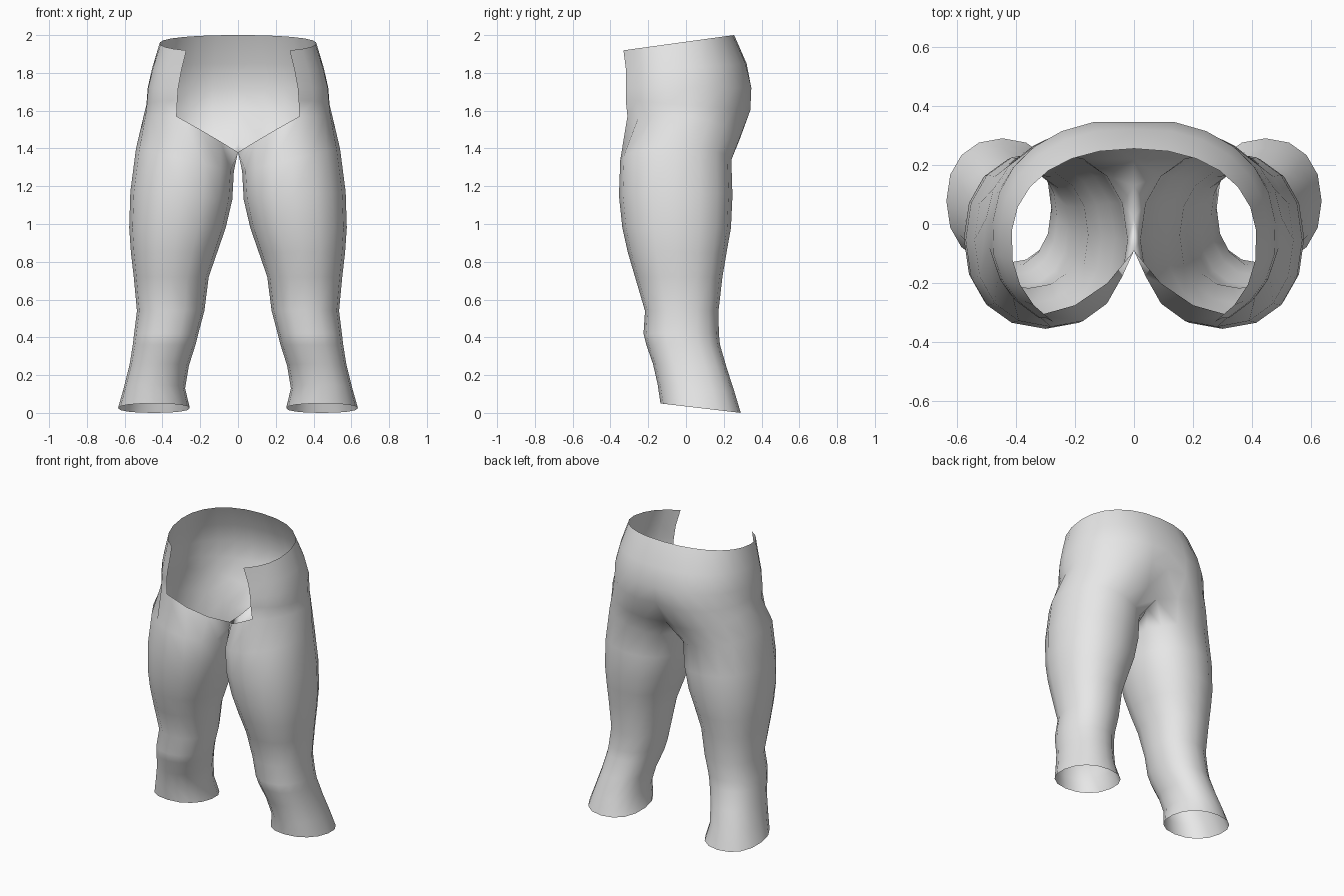
import bpy
import bmesh
from math import sin, cos, radians, copysign

cube = bpy.data.objects.get("Cube")
if cube:
    bpy.data.objects.remove(cube, do_unlink=True)

COLUMNS = 16        # points around one leg, starting at the front, going outwards
BACK_COLUMN = 10    # column that reaches the middle of the back


def material(name, value):
    mat = bpy.data.materials.new(name)
    mat.use_nodes = True
    color = (value, value, value, 1)
    mat.diffuse_color = color
    mat.node_tree.nodes["Principled BSDF"].inputs["Base Color"].default_value = color
    return mat


def rounded(value):
    """Slightly squared circle coordinate."""
    return copysign(abs(value) ** 0.9, value)


def leg_ring(z, inner, outer, front, back, side_tilt, back_tilt):
    """Closed loop around one leg."""
    points = []
    for k in range(COLUMNS):
        angle = radians(-90 + 360 * k / COLUMNS)
        c, s = rounded(cos(angle)), rounded(sin(angle))
        points.append(((inner + outer) / 2 + c * (outer - inner) / 2,
                       (front + back) / 2 + s * (back - front) / 2,
                       z + side_tilt * c + back_tilt * s))
    return points


def hip_ring(z, width, middle, front, back, slope, cleft):
    """Open half loop from the front cut round the hip to the middle of the back."""
    points = []
    for k in range(BACK_COLUMN + 1):
        angle = radians(-51 + 141 * k / BACK_COLUMN)
        x = 0 if k == BACK_COLUMN else width * rounded(cos(angle))
        s = rounded(sin(angle))
        y = middle + s * (back - middle if s > 0 else front)
        if s > 0:
            y -= cleft * max(0, 1 - x / 0.14)
        points.append((x, y, z + slope * y))
    return points


# Leg loops from hem to thigh: z, inner, outer, front, back, tilts
leg_rings = [leg_ring(*row) for row in (
    (.025, .255, .635, -.135, .29, 0, -.025),
    (.13, .28, .605, -.15, .257, 0, -.02),
    (.25, .26, .575, -.175, .215, 0, -.01),
    (.36, .225, .557, -.21, .18, 0, 0),
    (.42, .21, .55, -.225, .174, 0, 0),
    (.54, .178, .535, -.217, .172, 0, 0),
    (.72, .155, .552, -.27, .193, 0, 0),
    (.85, .11, .567, -.308, .215, 0, 0),
    (.98, .065, .576, -.337, .238, 0, 0),
    (1.15, .03, .57, -.355, .246, .02, 0),
    (1.34, .022, .54, -.348, .24, .06, 0),
)]

# Seam between leg and hips: outer side, back, crotch, then the front cut edge
seam = [
    (.325, -.31, 1.57), (.41, -.25, 1.57), (.46, -.17, 1.57), (.49, -.08, 1.57),
    (.5, .02, 1.57), (.475, .12, 1.55), (.42, .2, 1.52), (.34, .265, 1.49),
    (.25, .29, 1.47), (.12, .285, 1.45), (0, .22, 1.43), (0, .13, 1.4),
    (0, .02, 1.385), (0, -.09, 1.38), (.09, -.2, 1.435), (.2, -.275, 1.5),
]

# Hip loops up to the waist: z, width, middle, front, back, slope, cleft
hip_rings = [hip_ring(*row) for row in (
    (1.63, .487, -.04, .35, .352, -.08, .025),
    (1.72, .48, -.04, .35, .357, 0, .012),
    (1.83, .455, -.05, .335, .325, .06, .004),
    (1.965, .415, -.06, .34, .255, .138, 0),
)]

bm = bmesh.new()


def add_ring(points):
    return [bm.verts.new(p) for p in points]


def bridge(lower, upper, closed):
    count = len(upper)
    for k in range(count if closed else count - 1):
        n = (k + 1) % count
        bm.faces.new((lower[k], lower[n], upper[n], upper[k]))


# Leg
lower = add_ring(leg_rings[0])
for points in leg_rings[1:] + [seam]:
    upper = add_ring(points)
    bridge(lower, upper, True)
    lower = upper

# Hips, open at the front
for points in hip_rings:
    upper = add_ring(points)
    bridge(lower, upper, False)
    lower = upper

mesh = bpy.data.meshes.new("trousers")
bm.to_mesh(mesh)
bm.free()
mesh.shade_smooth()
mesh.materials.append(material("plain grey", 0.8))

trousers = bpy.data.objects.new("trousers", mesh)
bpy.context.collection.objects.link(trousers)

# Second leg
mirror = trousers.modifiers.new("mirror", "MIRROR")
mirror.use_axis[0] = True
mirror.use_mirror_merge = True
mirror.merge_threshold = 0.001
